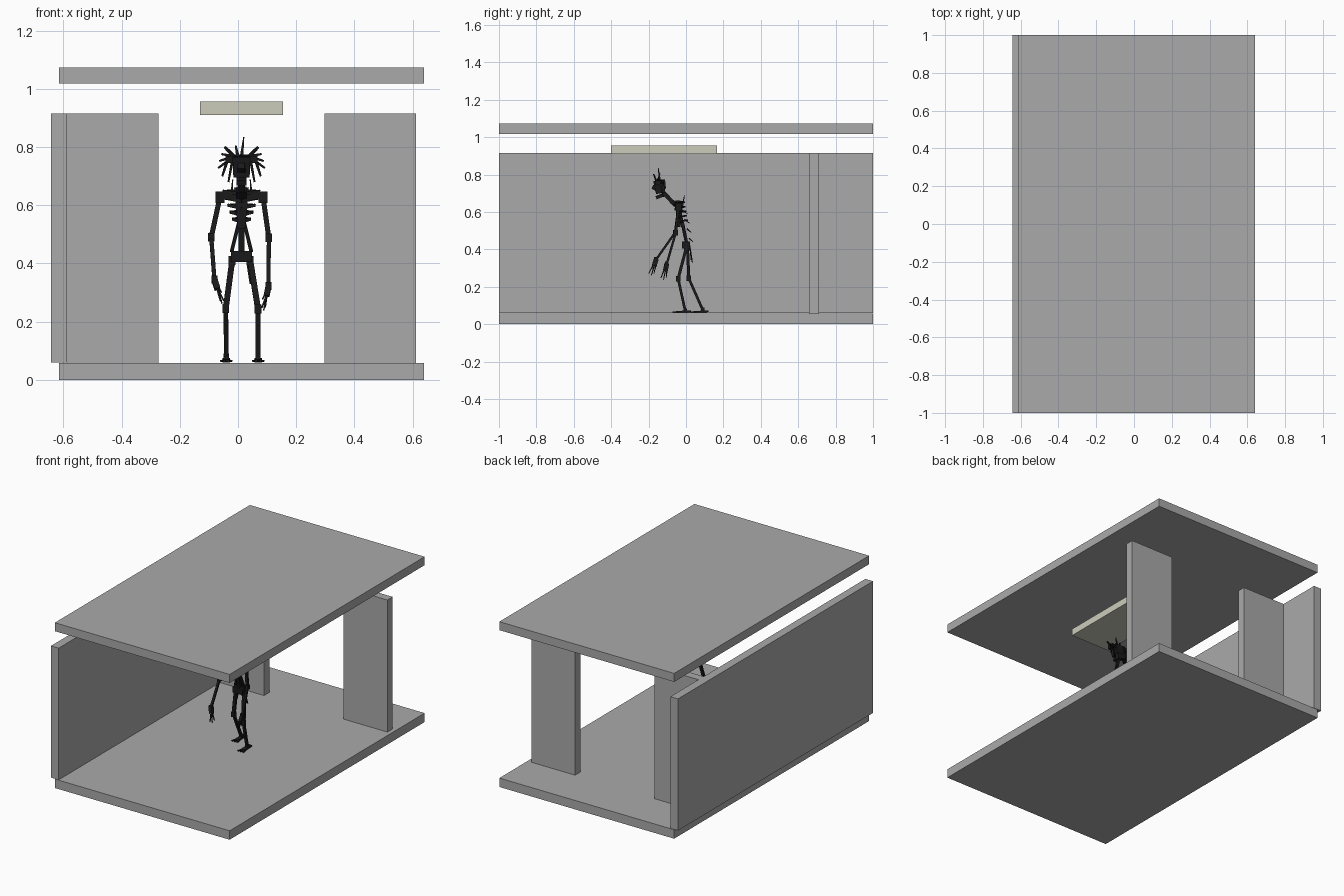
import bpy, bmesh
from math import sin, cos, pi
from mathutils import Vector, Matrix

cube = bpy.data.objects.get("Cube")
if cube:
    bpy.data.objects.remove(cube, do_unlink=True)


def material(name, rgb):
    m = bpy.data.materials.new(name)
    m.use_nodes = True
    m.diffuse_color = (*rgb, 1)
    m.node_tree.nodes["Principled BSDF"].inputs["Base Color"].default_value = (*rgb, 1)
    return m


GREY = material("concrete grey", (0.40, 0.40, 0.40))
CREAM = material("lamp cream", (0.60, 0.60, 0.50))
BLACK = material("charcoal black", (0.01, 0.01, 0.01))


def finish(name, bm, mat):
    mesh = bpy.data.meshes.new(name)
    bm.to_mesh(mesh)
    bm.free()
    mesh.materials.append(mat)
    ob = bpy.data.objects.new(name, mesh)
    bpy.context.collection.objects.link(ob)
    return ob


def slab(name, x, y, z, mat=GREY):
    """Box given by its extent on each axis."""
    bm = bmesh.new()
    spans = (x, y, z)
    mid = Vector([sum(s) / 2 for s in spans])
    size = Vector([s[1] - s[0] for s in spans])
    bmesh.ops.create_cube(bm, size=1, matrix=Matrix.Translation(mid) @ Matrix.Diagonal((*size, 1)))
    return finish(name, bm, mat)


def add_bar(bm, a, b, width, depth, taper=1.0):
    """Square bar from a to b, width across x, narrowed towards b by taper."""
    a, b = Vector(a), Vector(b)
    d = (b - a).normalized()
    side = Vector((1, 0, 0)) if abs(d.x) < 0.8 else Vector((0, 1, 0))
    v = d.cross(side).normalized()
    u = v.cross(d)
    rot = Matrix((u, v, d)).transposed().to_4x4()
    made = bmesh.ops.create_cube(bm, size=1)["verts"]
    for vert in made:
        k = taper if vert.co.z > 0 else 1
        vert.co.x *= width * k
        vert.co.y *= depth * k
        vert.co.z *= (b - a).length
    bmesh.ops.transform(bm, verts=made, matrix=Matrix.Translation((a + b) / 2) @ rot)


def bars(name, items):
    bm = bmesh.new()
    for item in items:
        add_bar(bm, *item)
    return finish(name, bm, BLACK)


def joint(p, s):
    """Block centred on a joint."""
    p = Vector(p)
    h = Vector((0, 0, s * 0.65))
    return (p - h, p + h, s, s)


# Room
slab("floor", (-0.615, 0.64), (-1, 1), (0, 0.058))
slab("roof", (-0.615, 0.64), (-1, 1), (1.018, 1.073))
slab("side_wall", (-0.643, -0.588), (-1, 1), (0.06, 0.915))
slab("left_back_panel", (0.298, 0.612), (0.658, 0.712), (0.058, 0.915))
slab("right_back_panel", (-0.588, -0.274), (0.658, 0.712), (0.058, 0.915))
slab("ceiling_lamp", (-0.131, 0.155), (-0.40, 0.167), (0.911, 0.956), CREAM)

CX = 0.012  # middle of the figure

# Torso
hip_mid, waist = Vector((CX, 0.005, 0.425)), Vector((CX, -0.015, 0.52))
chest, neck = Vector((CX, -0.045, 0.63)), Vector((CX, -0.075, 0.655))
skull = Vector((CX, -0.135, 0.72))
bars("pelvis", [((CX - 0.036, 0, 0.424), (CX + 0.036, 0, 0.424), 0.042, 0.038)])
bars("spine", [(hip_mid, waist, 0.02, 0.018), (waist, chest, 0.026, 0.02),
               (chest, neck, 0.034, 0.026), (neck, skull, 0.024, 0.022)])
bars("waist_struts", [((CX + s * 0.034, 0.005, 0.44), (CX + s * 0.008, -0.02, 0.545), 0.012, 0.012)
                      for s in (-1, 1)])
bars("breastplate", [((CX, -0.035, 0.66), (CX, -0.04, 0.52), 0.05, 0.04, 0.5)])
ribs = []
for i in range(5):
    z, reach = 0.648 - i * 0.024, 0.062 - i * 0.008
    for s in (-1, 1):
        ribs += [((CX, -0.066 + i * 0.008, z - 0.01), (CX + s * reach, -0.045 + i * 0.006, z), 0.010, 0.011),
                 ((CX + s * reach, -0.045 + i * 0.006, z), (CX, -0.01 + i * 0.004, z + 0.004), 0.010, 0.009)]
bars("ribs", ribs)
bars("collar_bar", [((CX - 0.08, -0.04, 0.632), (CX + 0.08, -0.04, 0.632), 0.03, 0.026)])
bars("back_spikes", [((CX + s * 0.035, -0.02, 0.63), (CX + s * 0.03, -0.008, 0.688), 0.009, 0.009, 0.4)
                     for s in (-1, 1)] +
     [((CX, -0.02 + i * 0.012, 0.61 - i * 0.05), (CX, 0.008 + i * 0.01, 0.59 - i * 0.05), 0.008, 0.008, 0.4)
      for i in range(4)])
bars("hip_straps", [((CX - 0.02, 0.02, 0.42), (CX - 0.04, 0.028, 0.345), 0.008, 0.006),
                    ((CX + 0.018, 0.02, 0.42), (CX + 0.032, 0.034, 0.33), 0.008, 0.006)])

# Head
bars("skull", [((CX, -0.135, 0.70), (CX, -0.148, 0.77), 0.056, 0.05, 1.1),
               ((CX, -0.14, 0.715), (CX, -0.18, 0.735), 0.032, 0.03, 0.7)])
bars("jaw", [((CX, -0.125, 0.69), (CX, -0.16, 0.676), 0.036, 0.018)])
bars("brow", [((CX - 0.055, -0.145, 0.757), (CX + 0.055, -0.145, 0.757), 0.04, 0.024)])
spikes = []
for s in (-1, 1):
    for i in range(4):
        a = 0.25 + i * 0.42
        root = Vector((CX + s * 0.026, -0.16 + i * 0.014, 0.768))
        tip = Vector((CX + s * (0.05 + 0.03 * sin(a)), -0.172 + i * 0.02, 0.80 - i * 0.024))
        spikes.append((root, tip, 0.012, 0.010, 0.7))
    spikes += [((CX + s * 0.045, -0.14, 0.765), (CX + s * 0.066, -0.125, 0.70), 0.011, 0.010, 0.6),
               ((CX + s * 0.03, -0.14, 0.76), (CX + s * 0.045, -0.12, 0.68), 0.010, 0.009, 0.6)]
spikes.append(((CX, -0.14, 0.765), (CX + 0.008, -0.148, 0.835), 0.012, 0.012, 0.3))
spikes.append(((CX - 0.012, -0.15, 0.765), (CX - 0.02, -0.14, 0.805), 0.012, 0.012, 0.5))
bars("head_spikes", spikes)

# Limbs
LIMBS = {
    "right": dict(shoulder=(-0.062, -0.04, 0.628), elbow=(-0.092, -0.058, 0.49),
                  wrist=(-0.081, -0.16, 0.345), fingers=(-0.055, -0.185, 0.262),
                  hip=(-0.02, 0.008, 0.41), knee=(-0.042, 0.015, 0.245), ankle=(-0.04, 0.09, 0.075)),
    "left": dict(shoulder=(0.086, -0.04, 0.628), elbow=(0.106, -0.055, 0.488),
                 wrist=(0.105, -0.103, 0.322), fingers=(0.088, -0.12, 0.238),
                 hip=(0.042, 0.002, 0.41), knee=(0.069, -0.042, 0.243), ankle=(0.069, -0.004, 0.07)),
}
for side, p in LIMBS.items():
    s = 1 if side == "left" else -1
    p = {k: Vector(v) for k, v in p.items()}
    bars(side + "_arm", [joint(p["shoulder"], 0.03), joint(p["elbow"], 0.022), joint(p["wrist"], 0.021),
                         (p["shoulder"], p["elbow"], 0.017, 0.014),
                         (p["elbow"], p["wrist"], 0.014, 0.012)])
    # Fingers and thumb
    palm = p["wrist"].lerp(p["fingers"], 0.4)
    bars(side + "_hand", [(p["wrist"], palm, 0.02, 0.026)] +
         [(palm + Vector((0, k * 0.008, 0)), p["fingers"] + Vector((k * 0.006, k * 0.014, abs(k) * 0.01)),
           0.007, 0.007, 0.6) for k in (-1, 0, 1)] +
         [(p["wrist"], palm + Vector((-s * 0.014, -0.012, -0.012)), 0.007, 0.007, 0.6)])
    bars(side + "_leg", [joint(p["hip"], 0.024), joint(p["knee"], 0.023),
                         (p["hip"], p["knee"], 0.020, 0.016),
                         (p["knee"], p["ankle"], 0.016, 0.014)])
    # Foot with splayed toes
    sole = Vector((p["ankle"].x, p["ankle"].y, 0.065))
    bars(side + "_foot", [(sole + Vector((0, 0.03, 0.004)), sole + Vector((0, -0.05, 0)), 0.026, 0.010),
                          joint(p["ankle"] + Vector((0, 0, 0.003)), 0.018)] +
         [(sole + Vector((k * 0.008, -0.02, 0)), sole + Vector((k * 0.018, -0.068, 0)), 0.010, 0.008, 0.7)
          for k in (-1, 0, 1)])
